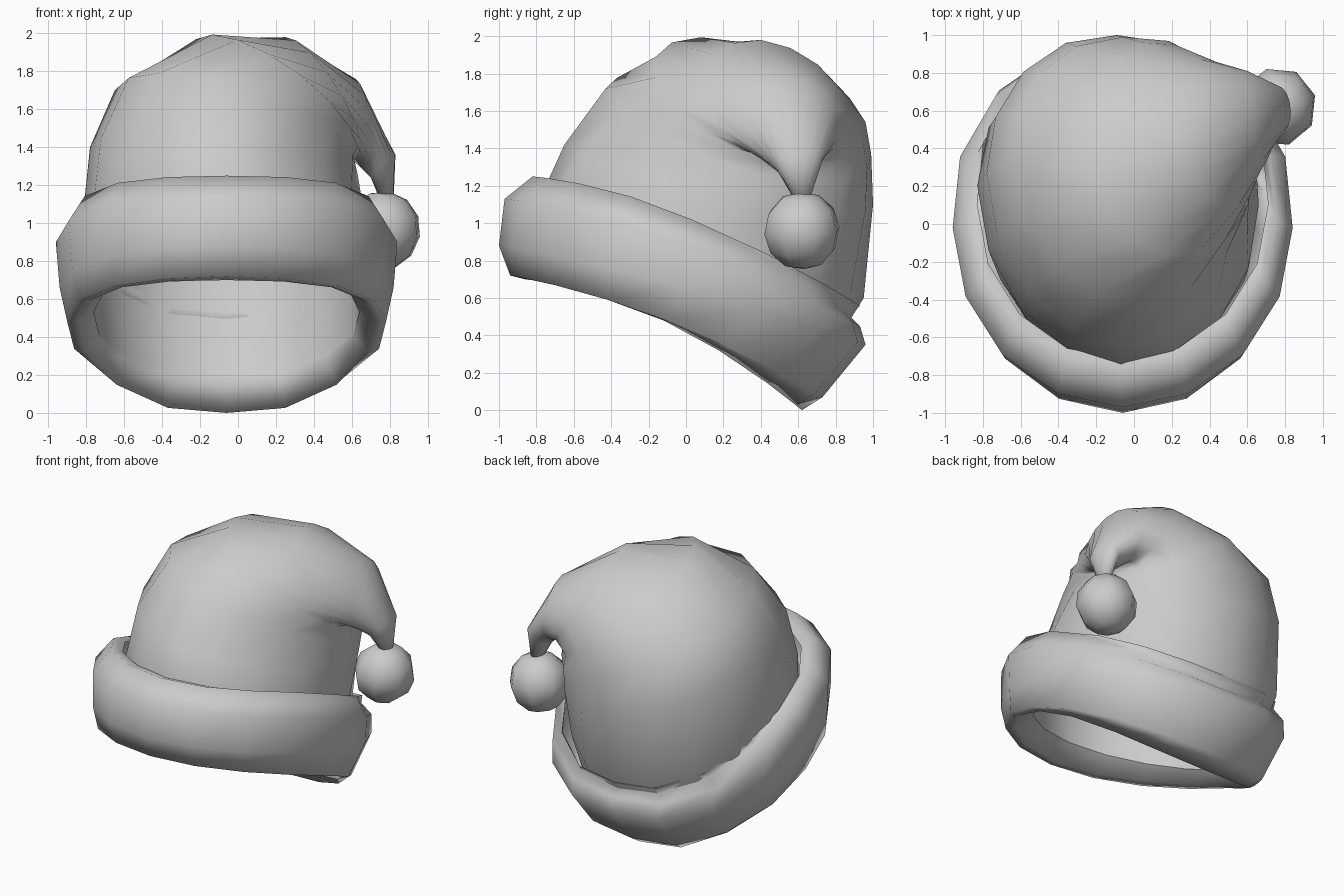
import bpy, bmesh
from math import sin, cos, tau
from mathutils import Vector

if "Cube" in bpy.data.objects:
    bpy.data.objects.remove(bpy.data.objects["Cube"])

SIDES = 16


def loft(name, rings, cap_end=False):
    """Skin a list of equally sized closed rings with quads, smooth shaded."""
    bm = bmesh.new()
    loops = [[bm.verts.new(p) for p in ring] for ring in rings]
    for a, b in zip(loops, loops[1:]):
        for i in range(SIDES):
            j = (i + 1) % SIDES
            bm.faces.new((a[i], a[j], b[j], b[i]))
    if cap_end:
        bm.faces.new(loops[-1])
    bmesh.ops.recalc_face_normals(bm, faces=bm.faces)
    for f in bm.faces:
        f.smooth = True
    me = bpy.data.meshes.new(name)
    bm.to_mesh(me)
    bm.free()
    ob = bpy.data.objects.new(name, me)
    bpy.context.collection.objects.link(ob)
    return ob


def four_point_ring(left, front, right, back):
    """Rounded ring through four quarter points."""
    l, f, r, b = map(Vector, (left, front, right, back))
    m = (l + f + r + b) / 4
    ring = []
    for i in range(SIDES):
        c, s = cos(tau * i / SIDES), sin(tau * i / SIDES)
        ring.append(m + abs(c) * ((r if c > 0 else l) - m) + abs(s) * ((b if s > 0 else f) - m))
    return ring


def brim_ring(yf, yb, rx, zf, zm, zb):
    """Tilted, sagging ellipse, fuller at the back: front/back y, half width, z's."""
    ring = []
    for i in range(SIDES):
        t = tau * i / SIDES
        k = 1 + 0.05 * max(0, sin(2 * t) * (1 if cos(t) > 0 else -1))
        c, s = cos(t) * k, sin(t) * k
        ring.append((-0.06 + rx * c, (yf + yb) / 2 + (yb - yf) / 2 * s,
                     zm + s * (zb - zf) / 2 + s * s * ((zf + zb) / 2 - zm)))
    return ring


# Padded brim: from the inner lower edge, around the outside, to the cap
brim = [brim_ring(*q) for q in [
    (-.74, .70, .70, .80, .53, .20),
    (-.86, .62, .78, .70, .48, .00),
    (-.94, .73, .84, .72, .48, .07),
    (-1.0, .96, .88, .88, .66, .35),
    (-.97, .93, .90, 1.13, .90, .45),
    (-.82, .88, .81, 1.25, 1.02, .50),
    (-.72, .93, .77, 1.21, .98, .56),
]]
loft("brim", brim)

# Soft cap: rises from the brim's inner edge, then folds over to the right
cap = [
    ((-.83, .20, .92), (-.07, -.75, 1.20), (.66, .10, .88), (-.07, .95, .60)),
    ((-.78, .27, 1.40), (-.06, -.65, 1.42), (.65, .27, 1.14), (-.09, 1.0, 1.10)),
    ((-.65, .33, 1.70), (.06, -.43, 1.72), (.63, .40, 1.26), (-.06, .99, 1.37)),
    ((-.22, .28, 1.97), (.33, -.16, 1.78), (.61, .47, 1.33), (.05, .96, 1.54)),
    ((.25, .40, 1.98), (.55, .09, 1.67), (.62, .52, 1.34), (.36, .87, 1.60)),
    ((.62, .56, 1.76), (.70, .33, 1.50), (.65, .57, 1.29), (.60, .81, 1.52)),
    ((.83, .60, 1.36), (.77, .48, 1.32), (.70, .58, 1.24), (.76, .73, 1.34)),
    ((.82, .62, 1.12), (.78, .58, 1.12), (.75, .62, 1.12), (.78, .66, 1.12)),
]
loft("cap", [brim[0]] + [four_point_ring(*q) for q in cap], cap_end=True)

# Pompom hanging from the tip
bpy.ops.mesh.primitive_uv_sphere_add(segments=8, ring_count=6, radius=0.21,
                                     location=(0.76, 0.62, 0.96), rotation=(0.1, 0.15, 0.3))
pompom = bpy.context.object
pompom.name = "pompom"
bpy.ops.object.shade_smooth()
